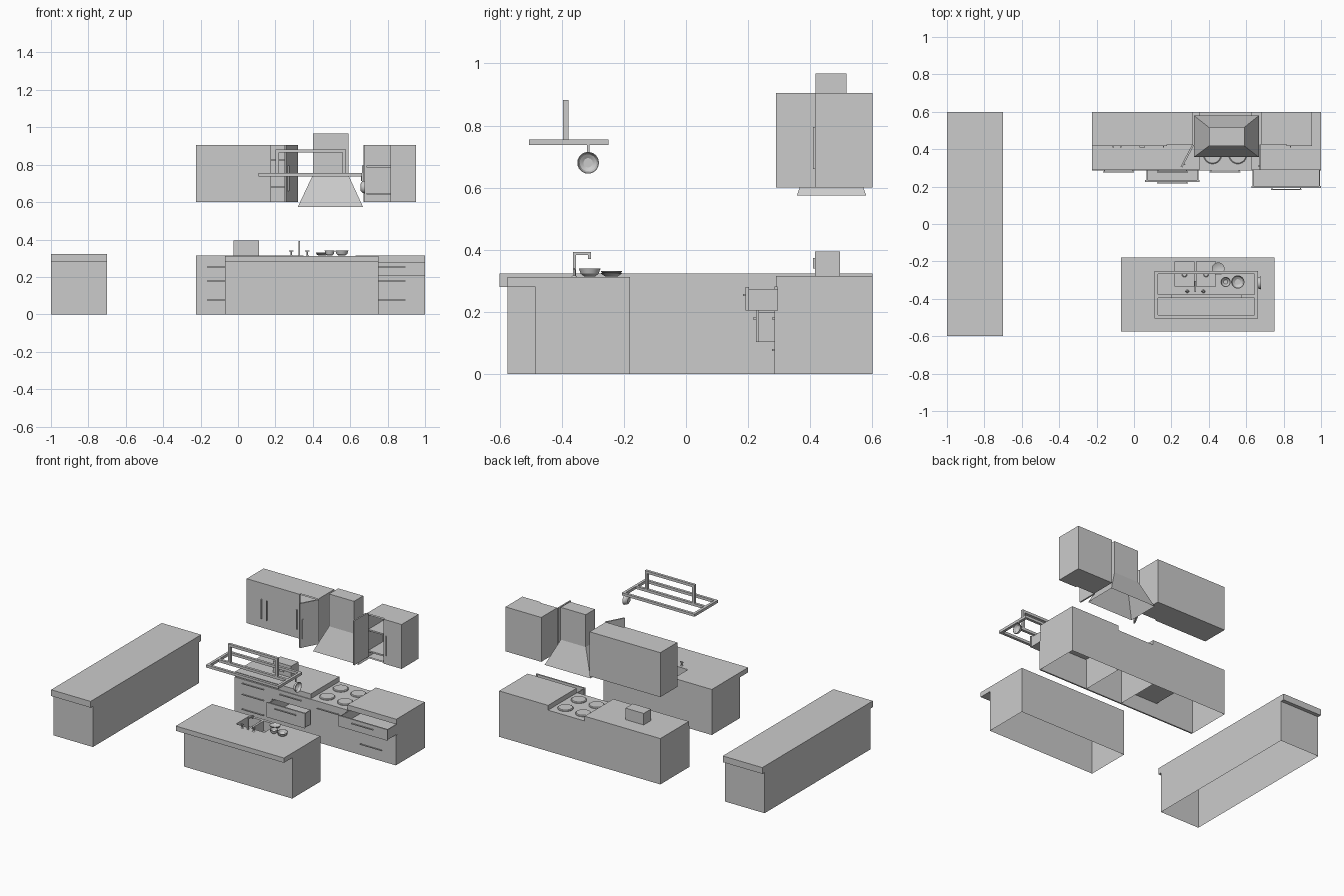
import bpy, bmesh, math
from mathutils import Vector

if "Cube" in bpy.data.objects:
    bpy.data.objects.remove(bpy.data.objects["Cube"])

FACES = {'-z': (0, 2, 3, 1), '+z': (4, 5, 7, 6), '-y': (0, 1, 5, 4),
         '+y': (2, 6, 7, 3), '-x': (0, 4, 6, 2), '+x': (1, 3, 7, 5)}


def finish(name, bm):
    me = bpy.data.meshes.new(name)
    bm.to_mesh(me)
    bm.free()
    ob = bpy.data.objects.new(name, me)
    bpy.context.collection.objects.link(ob)
    return ob


def box(name, x, y, z, skip=()):
    """Box from (min, max) ranges; faces listed in skip are left open."""
    bm = bmesh.new()
    v = [bm.verts.new((a, b, c)) for c in z for b in y for a in x]
    for key, idx in FACES.items():
        if key not in skip:
            bm.faces.new([v[i] for i in idx])
    return finish(name, bm)


def lathe(name, profile, loc, rot=(0, 0, 0), seg=24):
    """Turn an (r, z) profile around z."""
    bm = bmesh.new()
    vs = [bm.verts.new((r, 0, z)) for r, z in profile]
    es = [bm.edges.new(p) for p in zip(vs, vs[1:])]
    bmesh.ops.spin(bm, geom=vs + es, axis=(0, 0, 1), cent=(0, 0, 0),
                   steps=seg, angle=2 * math.pi)
    bmesh.ops.remove_doubles(bm, verts=bm.verts[:], dist=1e-5)
    bmesh.ops.recalc_face_normals(bm, faces=bm.faces[:])
    ob = finish(name, bm)
    ob.location, ob.rotation_euler = loc, rot
    ob.select_set(True)
    bpy.context.view_layer.objects.active = ob
    bpy.ops.object.shade_smooth_by_angle()
    ob.select_set(False)
    return ob


def handle_h(name, xc, y, z, w=0.165):
    """Horizontal bar handle on two stubs in front of plane y."""
    box(name, (xc - w / 2, xc + w / 2), (y - .009, y - .004), (z - .003, z + .003))
    for s in (-1, 1):
        c = xc + s * w * .46
        box(name + "_stub", (c - .003, c + .003), (y - .005, y), (z - .003, z + .003))


def drawer(name, x, z, pull=0.0):
    """Drawer front with handle; when pulled out it gets an open tray."""
    y = .285 - pull
    box(name + "_front", x, (y, y + .01), z)
    handle_h(name + "_handle", sum(x) / 2, y, z[1] - .026)
    if pull:
        a, b, t = x[0] + .006, x[1] - .006, .006
        top, back = z[1] - .006, y + .28
        box(name + "_bottom", (a, b), (y + .01, back), (z[0], z[0] + t))
        box(name + "_side_left", (a, a + t), (y + .01, back), (z[0] + t, top))
        box(name + "_side_right", (b - t, b), (y + .01, back), (z[0] + t, top))
        box(name + "_back", (a, b), (back - t, back), (z[0] + t, top))


# Long side counter on the left
box("side_counter_base", (-1, -.7), (-.575, .575), (0, .28), ('-z', '+z'))
box("side_counter_top", (-1, -.7), (-.6, .6), (.28, .323))

# Island with sink cut-outs
box("island_base", (-.07, .752), (-.485, -.18), (0, .28), ('-z', '+z'))
island_top = box("island_top", (-.07, .752), (-.575, -.18), (.28, .313))
for i, x in enumerate(((.22, .32), (.335, .435))):
    y = (-.335, -.2)
    cut = box(f"sink_cutter_{i}", x, y, (.2, .4))
    cut.hide_render = True
    cut.hide_set(True)
    m = island_top.modifiers.new("sink_hole", 'BOOLEAN')
    m.operation, m.solver, m.object = 'DIFFERENCE', 'EXACT', cut
    box("sink_basin", x, y, (.245, .3125), ('+z',))
    lathe("sink_drain", [(0, .003), (.01, .003), (.014, 0)],
          (sum(x) / 2, -.27, .246), seg=16)

# Tap: spout bent over the sink and two side valves
t = .0045
box("tap_post", (.328 - t, .328 + t), (-.363, -.354), (.313, .393))
box("tap_spout", (.328 - t, .328 + t), (-.354, -.306), (.384, .393))
box("tap_tip", (.328 - t, .328 + t), (-.315, -.306), (.37, .384))
for x in (.285, .371):
    lathe("tap_valve", [(0, .024), (.004, .024), (.004, .005), (.009, 0)],
          (x, -.36, .313), seg=12)
    box("tap_lever", (x - .012, x + .012), (-.363, -.357), (.335, .341))

# Dishes on the island
BOWL = [(0, 0), (.017, 0), (.029, .009), (.035, .026), (.033, .026), (.027, .011), (.015, .003), (0, .003)]
PLATE = [(0, 0), (.02, 0), (.033, .009), (.034, .012), (.019, .004), (0, .004)]
lathe("bowl", [(r * .75, z) for r, z in BOWL], (.49, -.31, .314))
lathe("large_bowl", BOWL, (.555, -.31, .314))
for k in range(2):
    lathe("plate", PLATE, (.45, -.24, .314 + k * .005))

# Hanging rack: ladder frame with a raised bracket
w = .018
for y in (-.505, -.396, -.268):
    box("rack_rail", (.11, .662), (y, y + w), (.737, .755))
for x in (.11, .644):
    box("rack_end", (x, x + w), (-.505, -.25), (.737, .755))
for x in (.2, .56):
    box("rack_post", (x, x + w), (-.396, -.378), (.755, .88))
box("rack_bracket", (.2, .578), (-.396, -.378), (.864, .882))

# Pan hanging from the rack
lathe("hanging_pan", BOWL, (.654, -.315, .68), (0, math.pi / 2, 0))
box("pan_hanger", (.657, .664), (-.319, -.311), (.713, .74))

# Lower kitchen row: carcasses, worktops, hob
for name, x in (("left", (-.225, .35)), ("hob", (.35, .628)), ("right", (.628, 1))):
    box(name + "_base", x, (.295, .6), (0, .28), ('-z', '-y', '+z'))
    if name != "hob":
        box(name + "_worktop", x, (.29, .6), (.28, .315))
ROWS = ((0, .103), (.103, .205), (.205, .28))
for r, z in enumerate(ROWS):
    drawer(f"left_drawer_{r}", (-.225, .06), z)
    drawer(f"middle_drawer_{r}", (.06, .35), z, .06 if r == 1 else 0)
    drawer(f"right_drawer_{r}", (.628, 1), z, .093 if r == 2 else 0)
box("hob_top", (.35, .628), (.285, .6), (.272, .282))
box("oven_door", (.35, .628), (.285, .295), (0, .272))
handle_h("oven_handle", .487, .285, .235)
for x in (.42, .555):
    for y in (.37, .515):
        lathe("burner", [(0, .009), (.044, .009), (.049, .005), (.049, 0)], (x, y, .282))

# Toaster
box("toaster", (-.025, .113), (.416, .495), (.315, .394))
box("toaster_lever", (.03, .058), (.409, .416), (.34, .374))

# Cooker hood: flared canopy and chimney
bm = bmesh.new()
rings = []
for x, y, z in (((.32, .668), (.357, .58), .575), ((.4, .59), (.417, .517), .745),
                ((.4, .59), (.417, .517), .967)):
    rings.append([bm.verts.new((x[i], y[j], z)) for i, j in ((0, 0), (1, 0), (1, 1), (0, 1))])
for lo, hi in zip(rings, rings[1:]):
    for i in range(4):
        j = (i + 1) % 4
        bm.faces.new((lo[i], lo[j], hi[j], hi[i]))
bm.faces.new(rings[-1])
finish("cooker_hood", bm)


# Wall cabinets: hollow carcass, shelves, hinged doors with vertical handles
def door(name, hinge_x, width, side, angle=0.0):
    """side +1: door extends to +x from the hinge; angle swings it open."""
    x = sorted((0, side * width))
    hx = side * (width - .02)
    parts = [box(name, x, (-.01, 0), (.6, .905)),
             box(name + "_handle", (hx - .003, hx + .003), (-.017, -.01), (.66, .795))]
    for p in parts:
        p.location = (hinge_x, .426, 0)
        p.rotation_euler.z = -side * angle


def cabinet(name, x, shelves, angles):
    box(name, x, (.426, .6), (.6, .905), ('-y',))
    a, b = x[0] + .008, x[1] - .008
    box(name + "_inner", (a, b), (.426, .592), (.608, .897), ('-y',))
    for z in shelves:
        box(name + "_shelf", (a, b), (.432, .592), (z - .005, z + .005))
    half = (x[1] - x[0]) / 2
    door(name + "_door_left", x[0], half, 1, math.radians(angles[0]))
    door(name + "_door_right", x[1], half, -1, math.radians(angles[1]))


cabinet("wall_cabinet_left", (-.225, .043), (.68, .825), (0, 0))
cabinet("wall_cabinet_middle", (.043, .312), (.68, .825), (0, 62))
cabinet("wall_cabinet_right", (.68, .952), (.645, .79), (90, 0))
